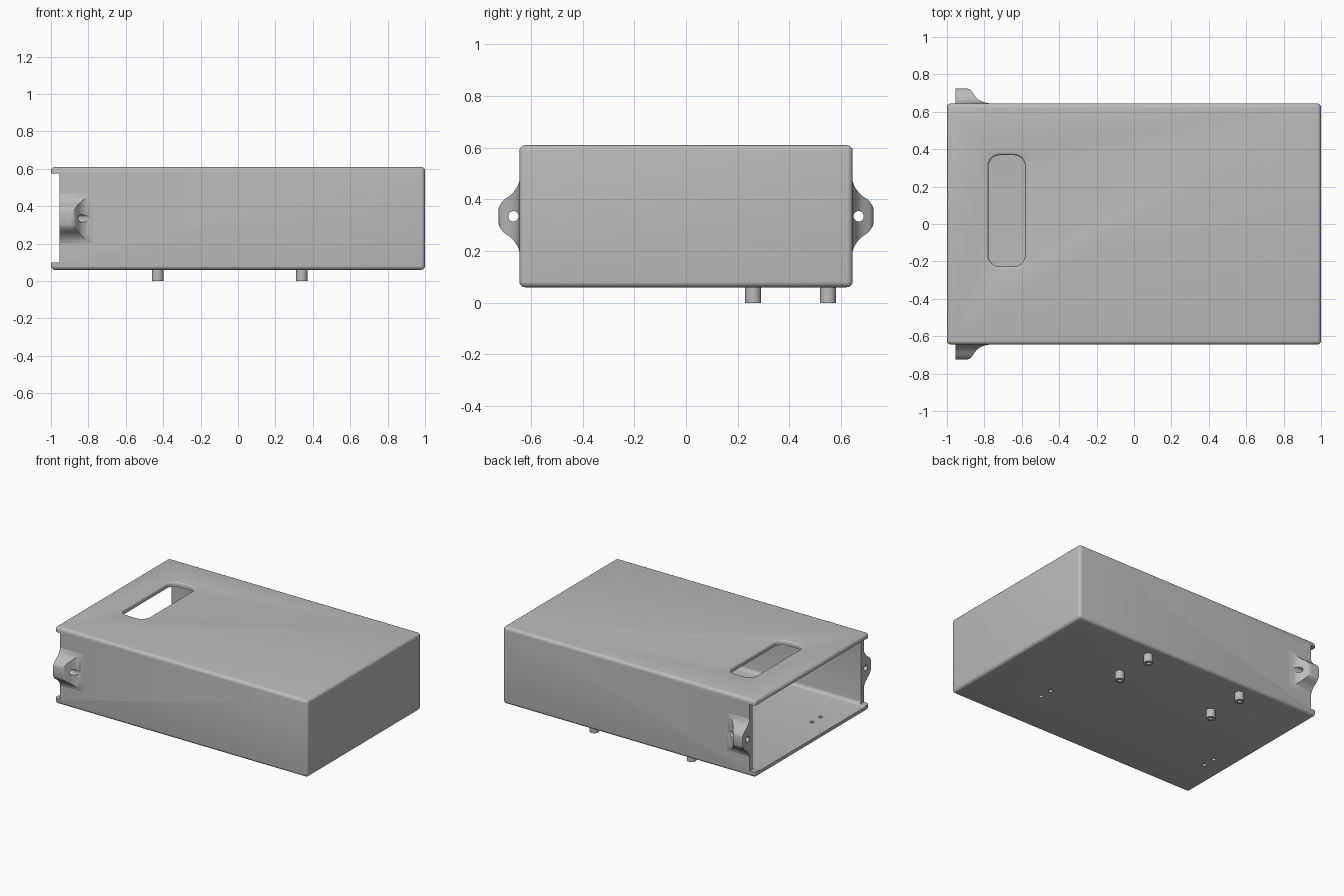
import bpy, bmesh, math
from mathutils import Matrix

if "Cube" in bpy.data.objects:
    bpy.data.objects.remove(bpy.data.objects["Cube"])

grey = bpy.data.materials.new("plain grey")
grey.diffuse_color = (0.5, 0.5, 0.5, 1)
grey.use_nodes = True
grey.node_tree.nodes["Principled BSDF"].inputs["Base Color"].default_value = grey.diffuse_color


def make(name, bm):
    bmesh.ops.recalc_face_normals(bm, faces=bm.faces)
    me = bpy.data.meshes.new(name)
    bm.to_mesh(me)
    bm.free()
    ob = bpy.data.objects.new(name, me)
    me.materials.append(grey)
    bpy.context.collection.objects.link(ob)
    return ob


def box(name, lo, hi, radius=0, along_x_only=False):
    bm = bmesh.new()
    bmesh.ops.create_cube(bm, size=1)
    for v in bm.verts:
        v.co = [lo[i] + (v.co[i] + 0.5) * (hi[i] - lo[i]) for i in range(3)]
    if radius:
        edges = [e for e in bm.edges if not along_x_only
                 or abs(e.verts[0].co.x - e.verts[1].co.x) > 0.1]
        bmesh.ops.bevel(bm, geom=edges, offset=radius, segments=5,
                        profile=0.5, affect='EDGES')
    return make(name, bm)


def cylinder(name, centre, r, depth, axis='Z', sides=32):
    bm = bmesh.new()
    m = Matrix.Translation(centre)
    if axis == 'X':
        m = m @ Matrix.Rotation(math.pi / 2, 4, 'Y')
    bmesh.ops.create_cone(bm, cap_ends=True, segments=sides, radius1=r,
                          radius2=r, depth=depth, matrix=m)
    return make(name, bm)


def loft(name, rings):
    bm = bmesh.new()
    loops = [[bm.verts.new(p) for p in ring] for ring in rings]
    n = len(loops[0])
    for a, b in zip(loops, loops[1:]):
        for i in range(n):
            bm.faces.new((a[i], a[(i + 1) % n], b[(i + 1) % n], b[i]))
    bm.faces.new(loops[0])
    bm.faces.new(loops[-1])
    return make(name, bm)


def cut(ob, cutters):
    bpy.context.view_layer.objects.active = ob
    for c in cutters:
        mod = ob.modifiers.new("cut", 'BOOLEAN')
        mod.operation = 'DIFFERENCE'
        mod.solver = 'EXACT'
        mod.object = c
        bpy.ops.object.modifier_apply(modifier=mod.name)
    for c in cutters:
        bpy.data.objects.remove(c)


def smooth(ob):
    bpy.ops.object.select_all(action='DESELECT')
    ob.select_set(True)
    bpy.context.view_layer.objects.active = ob
    bpy.ops.object.shade_smooth_by_angle(angle=math.radians(32))


def rounded_ring(cx, cy, hx, hy, r, z):
    pts = []
    for k, (sx, sy) in enumerate(((1, 1), (-1, 1), (-1, -1), (1, -1))):
        for j in range(9):
            a = math.pi / 2 * (k + j / 8)
            pts.append((cx + sx * (hx - r) + r * math.cos(a),
                        cy + sy * (hy - r) + r * math.sin(a), z))
    return pts


# Hollow case, open at one end
case = box("case", (-1, -0.645, 0.06), (1, 0.645, 0.61), 0.022)
cavity = box("cavity_cutter", (-1.2, -0.613, 0.095), (0.965, 0.613, 0.578), 0.025, True)
notch = box("side_notch_cutter", (-1.2, -0.8, 0.1), (-0.955, 0.8, 0.575))

# Rounded slot in the top with a softened rim
rings = [rounded_ring(-0.68, 0.07, 0.098, 0.298, 0.06, 0.5)]
for j in range(6):
    a = math.pi / 2 * j / 5
    d = 0.014 * (1 - math.cos(a))
    rings.append(rounded_ring(-0.68, 0.07, 0.098 + d, 0.298 + d, 0.06 + d,
                              0.596 + 0.014 * math.sin(a)))
rings.append(rounded_ring(-0.68, 0.07, 0.112, 0.312, 0.074, 0.65))
slot = loft("slot_cutter", rings)

# Paired small holes in the floor
holes = [cylinder("floor_hole_cutter", (x, y, 0.08), 0.014, 0.1, sides=24)
         for x in (-0.85, 0.53) for y in (-0.305, -0.21)]
cut(case, [cavity, notch, slot] + holes)
smooth(case)

# Hollow pegs under the floor
for x in (-0.43, 0.34):
    for y in (0.26, 0.55):
        peg = cylinder("peg", (x, y, 0.035), 0.031, 0.07)
        cut(peg, [cylinder("peg_hole_cutter", (x, y, 0.01), 0.013, 0.08, sides=24)])
        smooth(peg)

# Flared mounting ears: (height off wall, inner x edge, half height in z)
EAR = [(-0.015, -0.775, 0.135), (0, -0.775, 0.135), (0.006, -0.803, 0.118),
       (0.015, -0.823, 0.103), (0.027, -0.84, 0.088), (0.04, -0.85, 0.077),
       (0.053, -0.859, 0.069), (0.063, -0.866, 0.06), (0.071, -0.873, 0.05),
       (0.077, -0.882, 0.041), (0.08, -0.895, 0.032)]
for side, s in (("front", -1), ("back", 1)):
    ear = loft(side + "_mounting_ear",
               [[(-0.955, s * (0.645 + h), 0.335 - w), (x, s * (0.645 + h), 0.335 - w),
                 (x, s * (0.645 + h), 0.335 + w), (-0.955, s * (0.645 + h), 0.335 + w)]
                for h, x, w in EAR])
    cut(ear, [cylinder("ear_hole_cutter", (-0.87, s * 0.668, 0.335), 0.02, 0.4, 'X')])
    smooth(ear)
